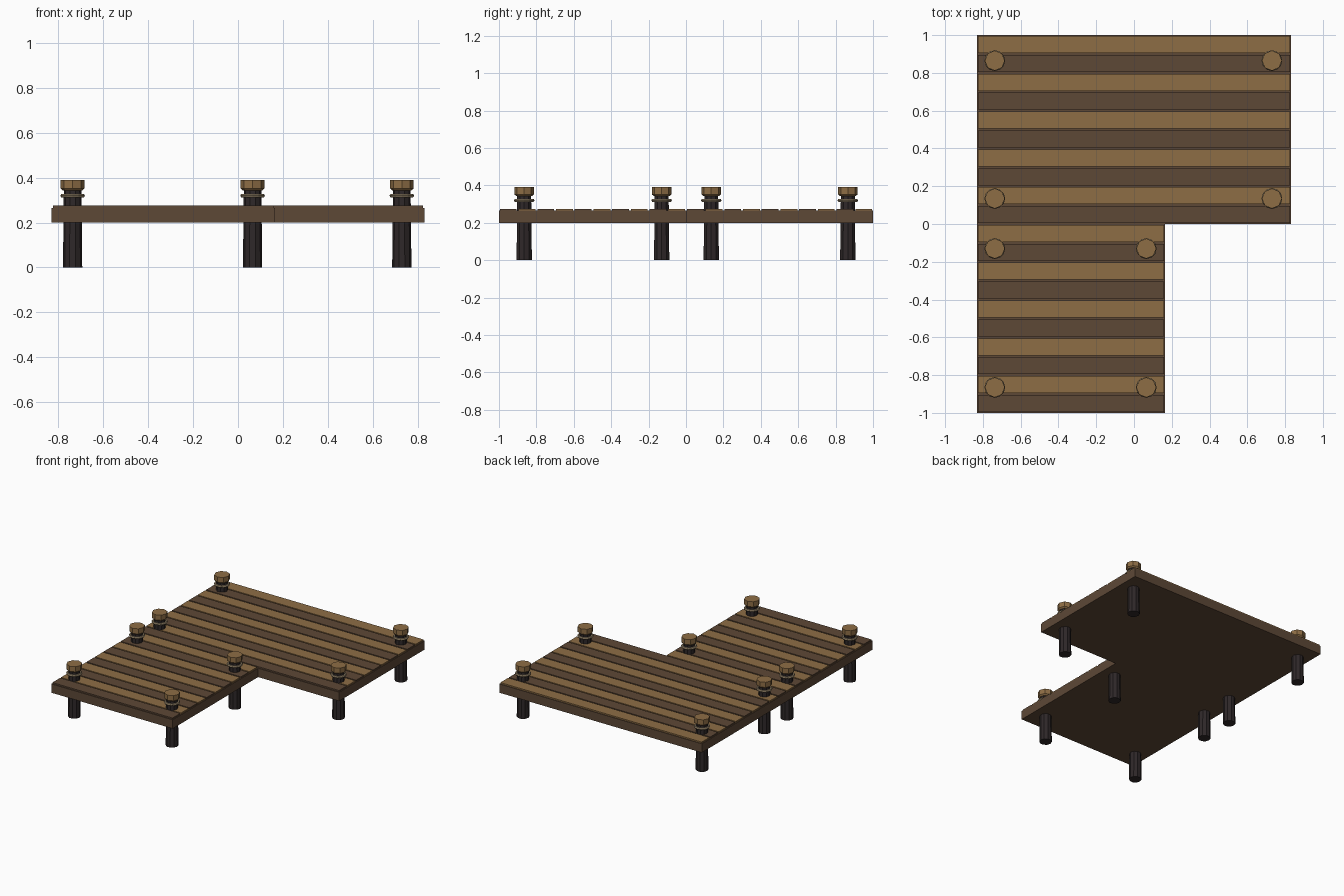
import bpy
import bmesh
import math

cube = bpy.data.objects.get("Cube")
if cube:
    bpy.data.objects.remove(cube, do_unlink=True)


def material(name, rgb):
    mat = bpy.data.materials.new(name)
    mat.use_nodes = True
    color = (*rgb, 1)
    mat.diffuse_color = color
    mat.node_tree.nodes["Principled BSDF"].inputs["Base Color"].default_value = color
    return mat


LIGHT = material("light wood", (0.27, 0.155, 0.06))
DARK = material("dark wood", (0.11, 0.065, 0.037))
POST = material("blackened wood", (0.028, 0.021, 0.022))
ROPE = material("rope", (0.30, 0.23, 0.14))


def finish(name, bm, mat):
    bmesh.ops.recalc_face_normals(bm, faces=bm.faces)
    mesh = bpy.data.meshes.new(name)
    bm.to_mesh(mesh)
    bm.free()
    mesh.materials.append(mat)
    obj = bpy.data.objects.new(name, mesh)
    bpy.context.collection.objects.link(obj)
    return obj


def prism(name, outline, z0, z1, mat):
    bm = bmesh.new()
    face = bm.faces.new([bm.verts.new((x, y, z0)) for x, y in outline])
    top = bmesh.ops.extrude_face_region(bm, geom=[face])["geom"]
    verts = [v for v in top if isinstance(v, bmesh.types.BMVert)]
    bmesh.ops.translate(bm, verts=verts, vec=(0, 0, z1 - z0))
    return finish(name, bm, mat)


def lathe(name, profile, sides, center, mat, closed=False):
    """Stack rings of (radius, height) around a vertical axis."""
    bm = bmesh.new()
    rings = []
    for r, z in profile:
        angles = [2 * math.pi * i / sides for i in range(sides)]
        rings.append([bm.verts.new((r * math.cos(a), r * math.sin(a), z)) for a in angles])
    pairs = list(zip(rings, rings[1:]))
    if closed:
        pairs.append((rings[-1], rings[0]))
    else:
        bm.faces.new(rings[0])
        bm.faces.new(rings[-1])
    for low, high in pairs:
        for i in range(sides):
            j = (i + 1) % sides
            bm.faces.new((low[i], low[j], high[j], high[i]))
    obj = finish(name, bm, mat)
    obj.location = (*center, 0)
    return obj


# L-shaped deck body
LEFT, WIDE, NARROW = -0.83, 0.83, 0.165
prism("deck_base", [(LEFT, -1), (NARROW, -1), (NARROW, 0), (WIDE, 0), (WIDE, 1), (LEFT, 1)],
      0.2, 0.265, DARK)

# Planks in alternating colours
for i in range(20):
    y0 = -1 + i * 0.1 + 0.005
    y1 = y0 + 0.09
    x0, x1 = LEFT + 0.005, (NARROW if i < 10 else WIDE) - 0.005
    prism("plank", [(x0, y0), (x1, y0), (x1, y1), (x0, y1)], 0.26, 0.275,
          LIGHT if i % 2 else DARK)

# Mooring posts with rope rings and octagonal caps
rope_profile = [(0.046 + 0.009 * math.cos(a), 0.32 + 0.009 * math.sin(a))
                for a in [math.pi * k / 3 for k in range(6)]]
for x_right, ys in ((0.73, (0.135, 0.865)), (0.065, (-0.13, -0.865))):
    for x in (-0.737, x_right):
        for y in ys:
            lathe("post", [(0.043, 0), (0.039, 0.36)], 10, (x, y), POST)
            lathe("rope_ring", rope_profile, 12, (x, y), ROPE, closed=True)
            lathe("post_cap", [(0.043, 0.343), (0.053, 0.352), (0.053, 0.39)], 8, (x, y), LIGHT)
